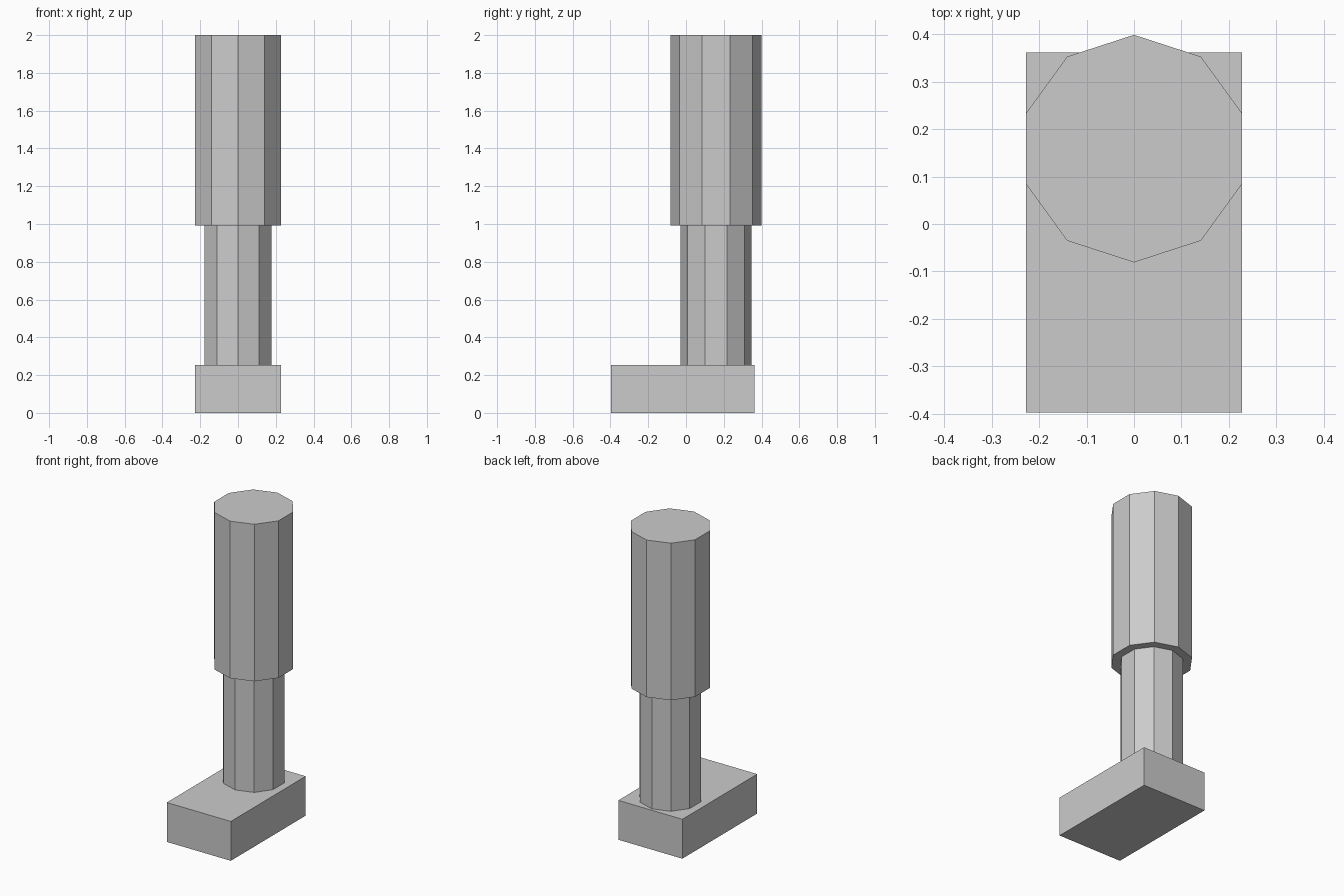
import bpy
from math import pi

if "Cube" in bpy.data.objects:
    bpy.data.objects.remove(bpy.data.objects["Cube"])

AXIS_Y = 0.159  # both cylinders share this axis


def decagon_column(name, radius, z0, z1):
    # ten-sided column with a corner pointing along y
    bpy.ops.mesh.primitive_cylinder_add(vertices=10, radius=radius, depth=z1 - z0,
                                        location=(0, AXIS_Y, (z0 + z1) / 2))
    bpy.context.object.name = name


# Rectangular foot block
bpy.ops.mesh.primitive_cube_add(size=1, location=(0, -0.018, 0.1265))
foot = bpy.context.object
foot.name = "foot"
foot.scale = (0.455, 0.76, 0.253)
bpy.ops.object.transform_apply(location=False, rotation=False, scale=True)

# Narrow lower column and wider upper column
decagon_column("lower_column", 0.187, 0.253, 0.991)
decagon_column("upper_column", 0.24, 0.991, 2.0)
